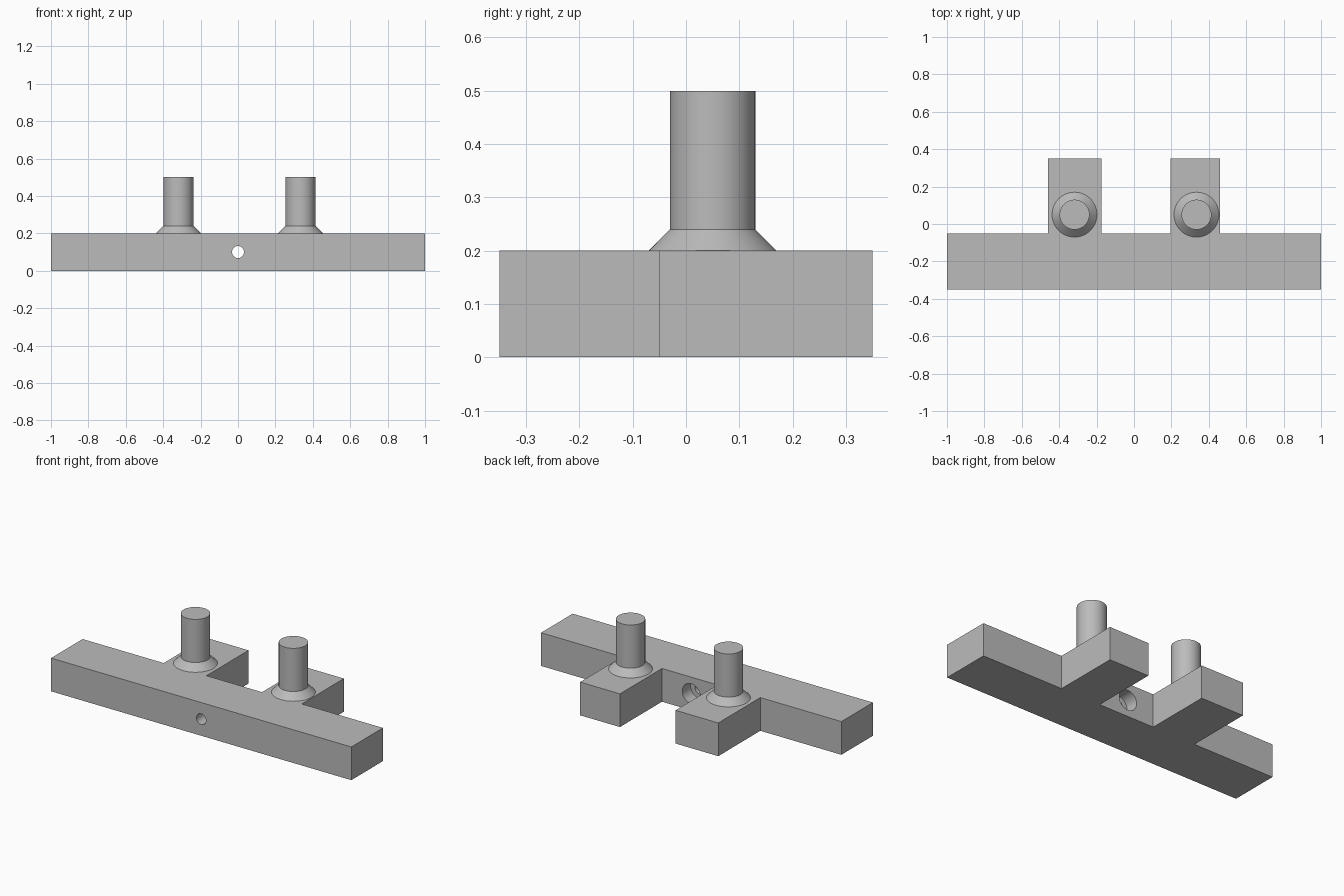
import bpy, bmesh, math
from mathutils import Matrix

cube = bpy.data.objects.get("Cube")
if cube:
    bpy.data.objects.remove(cube, do_unlink=True)

# Single grey material
grey = bpy.data.materials.new("plain_grey")
grey.use_nodes = True
colour = (0.5, 0.5, 0.5, 1)
grey.diffuse_color = colour
grey.node_tree.nodes["Principled BSDF"].inputs["Base Color"].default_value = colour


def finish(bm, name):
    bmesh.ops.recalc_face_normals(bm, faces=bm.faces[:])
    mesh = bpy.data.meshes.new(name)
    bm.to_mesh(mesh)
    bm.free()
    mesh.materials.append(grey)
    obj = bpy.data.objects.new(name, mesh)
    bpy.context.collection.objects.link(obj)
    return obj


def turned(name, profile, matrix, segments=64):
    """Solid of revolution from (radius, height) pairs, capped at both ends."""
    bm = bmesh.new()
    rings = [[bm.verts.new((r * math.cos(math.tau * i / segments),
                            r * math.sin(math.tau * i / segments), h))
              for i in range(segments)] for r, h in profile]
    for low, high in zip(rings, rings[1:]):
        for i in range(segments):
            j = (i + 1) % segments
            bm.faces.new((low[i], low[j], high[j], high[i]))
    bm.faces.new(rings[0])
    bm.faces.new(rings[-1])
    bm.transform(matrix)
    return finish(bm, name)


def smooth(obj):
    bpy.ops.object.select_all(action="DESELECT")
    obj.select_set(True)
    bpy.context.view_layer.objects.active = obj
    bpy.ops.object.shade_smooth_by_angle(angle=math.radians(30))


# Bar with two rear tabs, extruded from its plan outline
FRONT, STEP, BACK, HEIGHT = -0.35, -0.05, 0.35, 0.2
outline = [(-1, FRONT), (1, FRONT), (1, STEP)]
for outer, inner in ((0.46, 0.195), (-0.175, -0.46)):
    outline += [(outer, STEP), (outer, BACK), (inner, BACK), (inner, STEP)]
outline.append((-1, STEP))
bm = bmesh.new()
face = bm.faces.new([bm.verts.new((x, y, 0)) for x, y in outline])
extruded = bmesh.ops.extrude_face_region(bm, geom=[face])["geom"]
bmesh.ops.translate(bm, vec=(0, 0, HEIGHT),
                    verts=[v for v in extruded if isinstance(v, bmesh.types.BMVert)])
base = finish(bm, "base_bar")

# Through hole with a wider counterbore at the back
along_y = Matrix.Translation((0, 0, 0.1)) @ Matrix.Rotation(-math.pi / 2, 4, "X")
cutter = turned("hole_cutter", [(0.032, -0.4), (0.032, -0.13), (0.06, -0.13), (0.06, 0)], along_y)
cutter.hide_render = True
cutter.hide_set(True)
cut = base.modifiers.new("screw_hole", "BOOLEAN")
cut.operation = "DIFFERENCE"
cut.solver = "EXACT"
cut.object = cutter
bpy.context.view_layer.objects.active = base
bpy.ops.object.modifier_apply(modifier=cut.name)
bpy.data.objects.remove(cutter, do_unlink=True)
smooth(base)

# Upright pegs with flared collars
for side, x in (("left", 0.334), ("right", -0.318)):
    peg = turned(side + "_peg", [(0.12, HEIGHT), (0.08, 0.24), (0.08, 0.5)],
                 Matrix.Translation((x, 0.05, 0)))
    smooth(peg)
